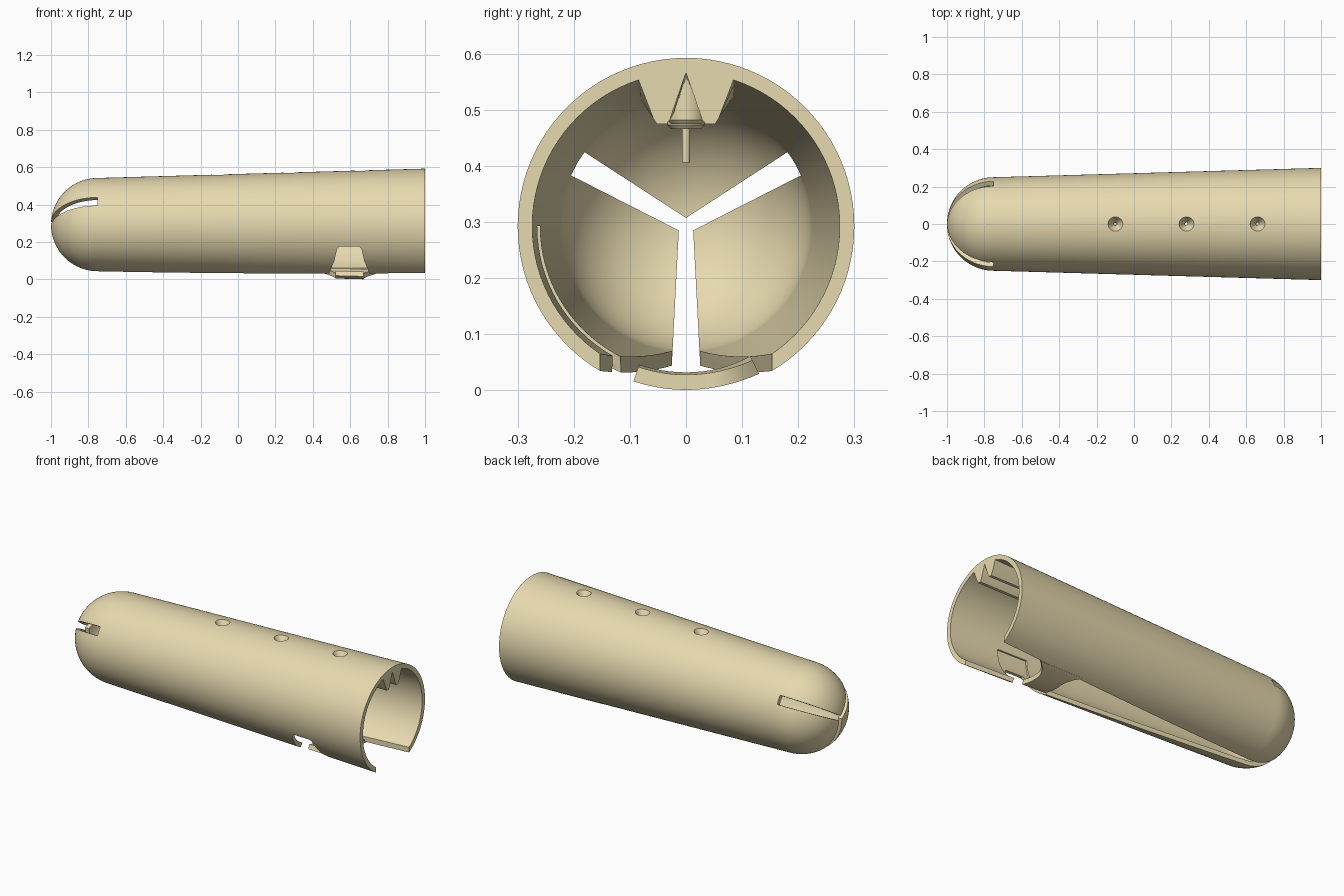
import bpy, bmesh
from math import sin, cos, pi, radians, asin
from mathutils import Vector

if "Cube" in bpy.data.objects:
    bpy.data.objects.remove(bpy.data.objects["Cube"])

CZ = 0.2925          # height of the tube axis
WALL = 0.026


def R(x):            # outer radius of the tapered tube
    return 0.25 + 0.05 * (x + 0.75) / 1.75


def loft(name, rings):
    """Closed solid through equal-length rings, capped at both ends."""
    bm = bmesh.new()
    vs = [[bm.verts.new(p) for p in r] for r in rings]
    n = len(vs[0])
    for a, b in zip(vs, vs[1:]):
        for i in range(n):
            j = (i + 1) % n
            bm.faces.new((a[i], a[j], b[j], b[i]))
    bm.faces.new(vs[0])
    bm.faces.new(vs[-1])
    bmesh.ops.recalc_face_normals(bm, faces=bm.faces)
    me = bpy.data.meshes.new(name)
    bm.to_mesh(me)
    bm.free()
    ob = bpy.data.objects.new(name, me)
    bpy.context.collection.objects.link(ob)
    return ob


def ring_x(x, r, n=96):
    return [(x, r * cos(2 * pi * i / n), CZ + r * sin(2 * pi * i / n)) for i in range(n)]


def ring_z(x, z, r, n=32):
    return [(x + r * cos(2 * pi * i / n), r * sin(2 * pi * i / n), z) for i in range(n)]


def sector(name, a0, a1, span, r_in, r_out, n=40):
    """Curved strap round the axis; angle is measured from straight down, + towards +y."""
    rings = []
    for i in range(n + 1):
        a = a0 + (a1 - a0) * i / n
        x0, x1 = span(a)
        rings.append([(x, r * sin(a), CZ - r * cos(a)) for x, r in
                      ((x0, r_in(x0)), (x1, r_in(x1)), (x1, r_out(x1)), (x0, r_out(x0)))])
    return loft(name, rings)


def boolean(target, tool, op):
    m = target.modifiers.new(op, 'BOOLEAN')
    m.operation, m.object, m.solver = op, tool, 'EXACT'
    bpy.context.view_layer.objects.active = target
    bpy.ops.object.modifier_apply(modifier=m.name)
    bpy.data.objects.remove(tool)


# Tapered tube with a domed end, outside then inside
ri = 0.25 - WALL
prof = [(-0.75 - 0.25 * cos(t), max(0.25 * sin(t), 0.001))
        for t in (radians(90 * i / 20) for i in range(21))]
prof += [(1, R(1)), (1, R(1) - WALL)]
prof += [(-0.75 - ri * cos(t), max(ri * sin(t), 0.001))
         for t in (radians(90 * i / 20) for i in range(20, -1, -1))]
tube = loft("tube_shell", [ring_x(x, r) for x, r in prof])

# Inner rail with a V groove along the top
half = [(0.09, 0.567, 1), (0.058, 0.484, 0), (0.052, 0.475, 0), (0.035, 0.475, 0), (0.029, 0.482, 0)]
outline = [(0, 0.58, 1)] + half + [(0, 0.566, 1)] + [(-y, z, k) for y, z, k in reversed(half)]
rail = loft("rail", [[(x, y, z + k * (R(x) - R(1))) for y, z, k in outline] for x in (-0.2, 1.0)])
boolean(tube, rail, 'UNION')

# Bosses with countersunk holes
for x, zb in ((0.66, 0.475), (0.28, 0.466), (-0.1, 0.456)):
    top = CZ + R(x)
    boolean(tube, loft("boss", [ring_z(x, top - 0.014, 0.033), ring_z(x, zb + 0.007, 0.033),
                                ring_z(x, zb, 0.027)]), 'UNION')
    boolean(tube, loft("sink", [ring_z(x, top + 0.01, 0.046), ring_z(x, top - 0.05, 0.008),
                                ring_z(x, zb - 0.05, 0.007)]), 'DIFFERENCE')

# Three widening slots in the dome
for ang in (30, 150, 270):
    u = Vector((0, cos(radians(ang)), sin(radians(ang))))
    v = Vector((0, -u.z, u.y))
    c = Vector((0, 0, CZ))
    quad = [c + v * 0.0125, c - v * 0.0125, c + u * 0.3 - v * 0.028, c + u * 0.3 + v * 0.028]
    boolean(tube, loft("slot", [[p + Vector((x, 0, 0)) for p in quad] for x in (-1.05, -0.75)]),
            'DIFFERENCE')

# Long widening opening underneath
plan = [(-0.76, 0.025), (1.05, 0.157), (1.05, -0.157), (-0.76, -0.025)]
boolean(tube, loft("opening", [[(x, y, z) for x, y in plan] for z in (-0.1, 0.13)]), 'DIFFERENCE')

# Shallow inner recess and catch notch on the front side
boolean(tube, sector("recess", -pi / 2, -0.3, lambda a: (0.5, 0.69),
                     lambda x: R(x) - 0.06, lambda x: R(x) - WALL + 0.009), 'DIFFERENCE')
notch = [(0.53, 0.165), (0.54, 0.175), (0.65, 0.175), (0.66, 0.165), (0.675, 0.1),
         (0.70, 0.04), (0.71, -0.05), (0.48, -0.05), (0.49, 0.04), (0.515, 0.1)]
boolean(tube, loft("notch", [[(x, y, z) for x, z in notch] for y in (-0.4, -0.05)]), 'DIFFERENCE')


# Clasp tongue reaching across the opening, flared at its root
def flare(a):
    t = max(0, (a - 0.12) / 0.34)
    return 0.52 - 0.075 * t ** 2, 0.67 + 0.065 * t ** 2


tongue = sector("clasp_tongue", -asin(0.093 / 0.29), 0.46, flare,
                lambda x: R(x) - WALL, lambda x: R(x) + 0.001)

for ob in (tube, tongue):
    bpy.ops.object.select_all(action='DESELECT')
    ob.select_set(True)
    bpy.context.view_layer.objects.active = ob
    bpy.ops.object.shade_smooth_by_angle(angle=radians(30))
    mat = bpy.data.materials.get("cream") or bpy.data.materials.new("cream")
    mat.diffuse_color = (0.80, 0.70, 0.43, 1)
    mat.use_nodes = True
    mat.node_tree.nodes["Principled BSDF"].inputs["Base Color"].default_value = mat.diffuse_color
    ob.data.materials.clear()
    ob.data.materials.append(mat)
